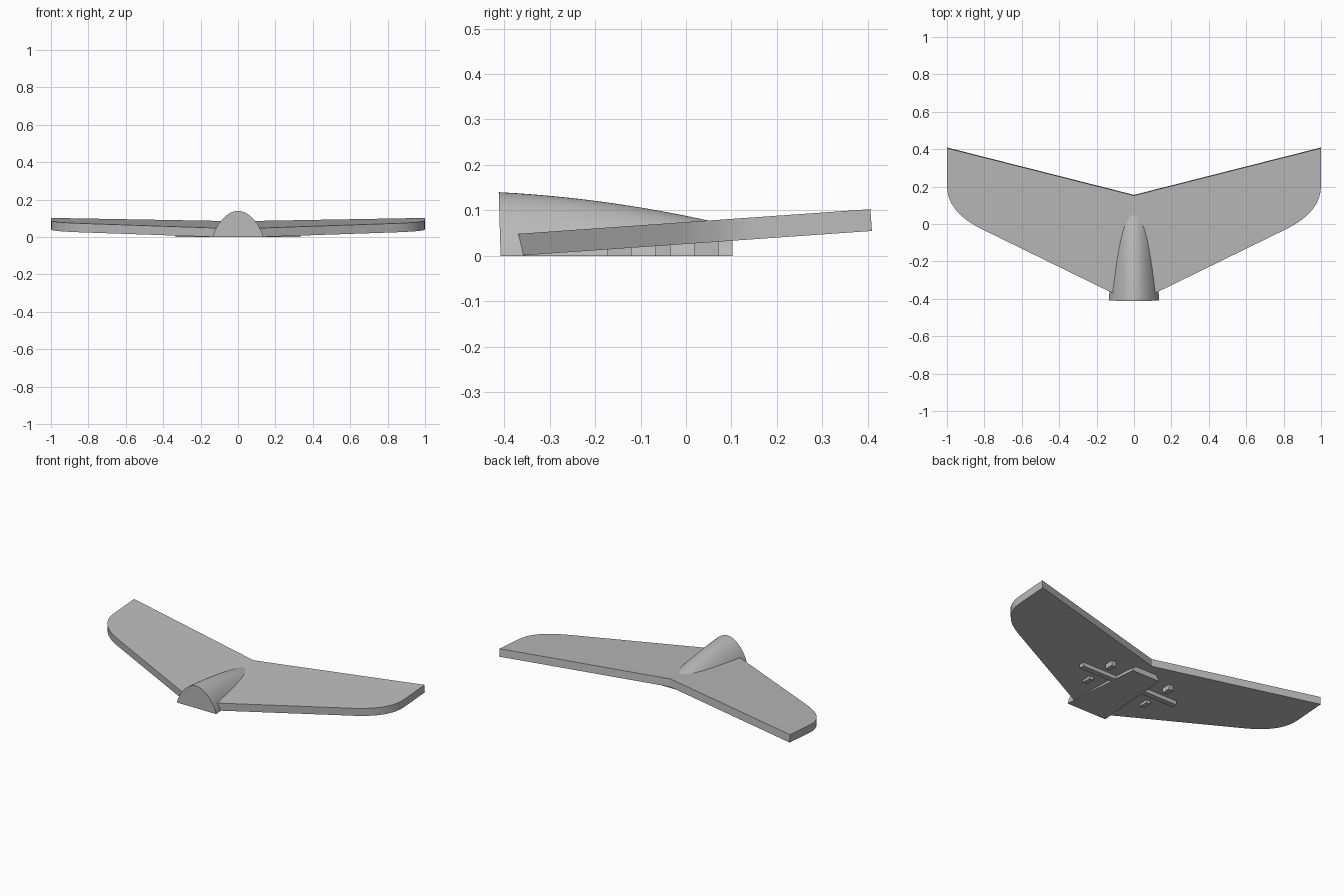
import bpy, bmesh, math
from mathutils import Matrix, Vector

if "Cube" in bpy.data.objects:
    bpy.data.objects.remove(bpy.data.objects["Cube"], do_unlink=True)

grey = bpy.data.materials.new("plain_grey")
grey.use_nodes = True
grey.diffuse_color = (0.5, 0.5, 0.5, 1)
grey.node_tree.nodes["Principled BSDF"].inputs["Base Color"].default_value = (0.5, 0.5, 0.5, 1)

FRONT, PITCH, THICK = -0.373, math.radians(4), 0.048


def finish(bm, name, smooth=None):
    bmesh.ops.recalc_face_normals(bm, faces=bm.faces)
    mesh = bpy.data.meshes.new(name)
    bm.to_mesh(mesh)
    bm.free()
    mesh.materials.append(grey)
    ob = bpy.data.objects.new(name, mesh)
    bpy.context.collection.objects.link(ob)
    if smooth:
        bpy.ops.object.select_all(action="DESELECT")
        ob.select_set(True)
        bpy.context.view_layer.objects.active = ob
        bpy.ops.object.shade_smooth_by_angle(angle=math.radians(smooth))
    return ob


def wing_floor(y):
    return (y - FRONT) * math.tan(PITCH)


# Swept wing: mirrored outline, thickened and pitched up toward the back
def make_wing():
    half = [(0.1, FRONT), (0.82, -0.02)]
    p0, p1, p2 = Vector((0.82, -0.02)), Vector((1.0, 0.07)), Vector((1.0, 0.21))
    for i in range(1, 9):
        t = i / 8
        half.append(tuple(p0 * (1 - t) ** 2 + p1 * 2 * t * (1 - t) + p2 * t * t))
    half.append((1.0, 0.411))
    outline = half + [(0, 0.157)] + [(-x, y) for x, y in reversed(half)]
    bm = bmesh.new()
    face = bm.faces.new([bm.verts.new((x, y, 0)) for x, y in outline])
    ext = bmesh.ops.extrude_face_region(bm, geom=[face])
    top = [v for v in ext["geom"] if isinstance(v, bmesh.types.BMVert)]
    bmesh.ops.translate(bm, verts=top, vec=(0, 0, THICK))
    bmesh.ops.rotate(bm, verts=bm.verts, cent=(0, FRONT, 0),
                     matrix=Matrix.Rotation(PITCH, 3, "X"))
    finish(bm, "wing", 20)


# Fuselage: domed sections that shrink toward the back, flat underneath
def make_fuselage(stations=16, steps=32):
    bm = bmesh.new()
    rings = []
    for i in range(stations + 1):
        f = i / stations
        d = 0.51 * f
        w = 0.135 - 0.04 * f
        h = 0.14 - 0.0514 * d - 0.186 * d * d
        ring = []
        for k in range(steps + 1):
            a = math.pi * k / steps
            x = w * math.cos(a) * (1 - 0.22 * math.sin(a))
            lean = 0.004 * math.sin(a) * (1 - f)
            ring.append(bm.verts.new((x, -0.408 + d - lean, h * math.sin(a))))
        rings.append(ring)
    for a, b in zip(rings, rings[1:]):
        for k in range(steps + 1):
            j = (k + 1) % (steps + 1)
            bm.faces.new((a[k], a[j], b[j], b[k]))
    bm.faces.new(rings[0])
    bm.faces.new(rings[-1])
    finish(bm, "fuselage", 30)


# Underside pieces reach from the ground plane up into the wing
def make_block(name, x0, x1, y0, y1):
    top = wing_floor(y0) + 0.01
    bm = bmesh.new()
    bmesh.ops.create_cube(bm, size=1)
    bmesh.ops.scale(bm, verts=bm.verts, vec=(abs(x1 - x0), y1 - y0, top))
    bmesh.ops.translate(bm, verts=bm.verts,
                        vec=((x0 + x1) / 2, (y0 + y1) / 2, top / 2))
    finish(bm, name)


make_wing()
make_fuselage()
for side, s in (("left", 1), ("right", -1)):
    make_block(f"{side}_cross_bar", s * 0.05, s * 0.335, -0.067, -0.034)
    make_block(f"{side}_front_foot", s * 0.19, s * 0.22, -0.173, -0.12)
    make_block(f"{side}_rear_foot", s * 0.19, s * 0.22, 0.019, 0.072)
